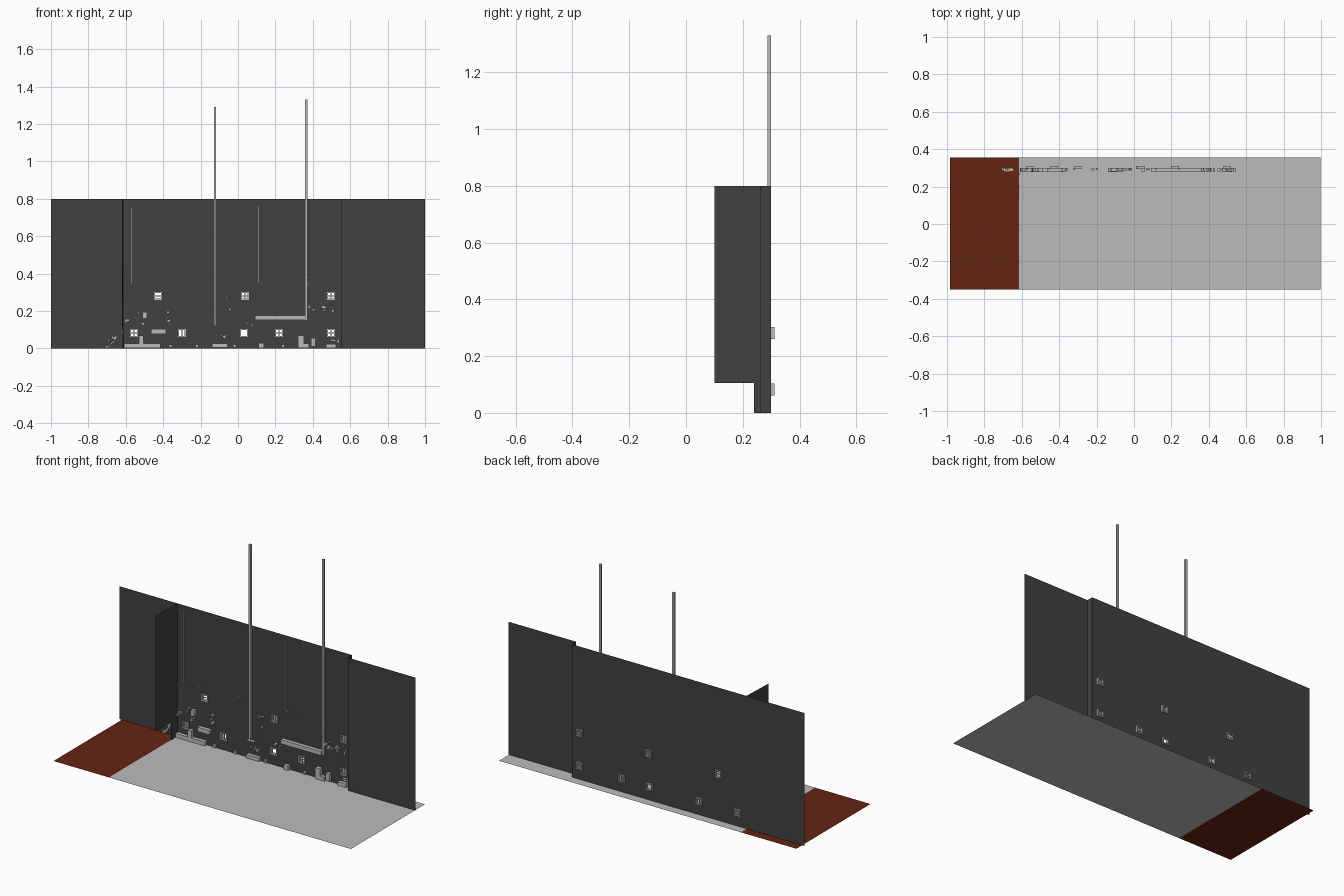
import bpy, bmesh, random

if "Cube" in bpy.data.objects:
    bpy.data.objects.remove(bpy.data.objects["Cube"])

random.seed(4)


def mat(name, rgb):
    m = bpy.data.materials.new(name)
    m.diffuse_color = (*rgb, 1)
    m.use_nodes = True
    m.node_tree.nodes["Principled BSDF"].inputs["Base Color"].default_value = m.diffuse_color
    return m


DARK = mat("dark wall", (0.052, 0.052, 0.052))
GREY = mat("light grey", (0.5, 0.5, 0.5))
RUST = mat("rust red", (0.13, 0.018, 0.005))


def finish(name, bm, m):
    me = bpy.data.meshes.new(name)
    bm.to_mesh(me)
    bm.free()
    me.materials.append(m)
    ob = bpy.data.objects.new(name, me)
    bpy.context.collection.objects.link(ob)
    return ob


def sheet(name, pts, m):
    bm = bmesh.new()
    bm.faces.new([bm.verts.new(p) for p in pts])
    return finish(name, bm, m)


def add_box(bm, x0, x1, y0, y1, z0, z1):
    vs = bmesh.ops.create_cube(bm, size=1)["verts"]
    for v in vs:
        v.co = (x1 if v.co.x > 0 else x0, y1 if v.co.y > 0 else y0, z1 if v.co.z > 0 else z0)


def boxes(name, items, m=GREY):
    bm = bmesh.new()
    for b in items:
        add_box(bm, *b)
    return finish(name, bm, m)


WALL_Y = 0.30
H = 0.80

# Floor sheets
sheet("street_floor", [(-0.615, -0.35, 0), (0.997, -0.35, 0), (0.997, 0.355, 0), (-0.615, 0.355, 0)], GREY)
sheet("side_floor", [(-0.984, -0.35, 0), (-0.615, -0.35, 0), (-0.615, 0.355, 0), (-0.984, 0.355, 0)], RUST)

# Window centres with the bars they carry (v = upright, h = level)
WINDOWS = [(-0.428, 0.281, "h"), (0.037, 0.281, "vh"), (0.497, 0.281, "vh"),
           (-0.556, 0.083, "vh"), (-0.30, 0.083, "v"), (0.032, 0.083, ""),
           (0.219, 0.083, "vh"), (0.497, 0.083, "vh")]
R = 0.017

# Main wall: a grid of quads with the window openings left out
xs = sorted({-1.0, 0.55} | {round(w[0] + s * R, 4) for w in WINDOWS for s in (-1, 1)})
zs = sorted({0.0, H} | {round(w[1] + s * R, 4) for w in WINDOWS for s in (-1, 1)})
bm = bmesh.new()
grid = [[bm.verts.new((x, WALL_Y, z)) for z in zs] for x in xs]
for i in range(len(xs) - 1):
    for j in range(len(zs) - 1):
        cx, cz = (xs[i] + xs[i + 1]) / 2, (zs[j] + zs[j + 1]) / 2
        if any(abs(cx - w[0]) < R and abs(cz - w[1]) < R for w in WINDOWS):
            continue
        bm.faces.new((grid[i][j], grid[i + 1][j], grid[i + 1][j + 1], grid[i][j + 1]))
finish("main_wall", bm, DARK)

# Stepped-forward right wall, its return, and the fin on the left
sheet("right_wall", [(0.55, 0.26, 0), (1, 0.26, 0), (1, 0.26, H), (0.55, 0.26, H)], DARK)
sheet("right_wall_return", [(0.55, 0.26, 0), (0.55, WALL_Y, 0), (0.55, WALL_Y, H), (0.55, 0.26, H)], DARK)
sheet("left_fin", [(-0.62, 0.10, 0.105), (-0.615, 0.24, 0.105), (-0.615, 0.24, 0),
                   (-0.612, WALL_Y, 0), (-0.612, WALL_Y, H), (-0.62, 0.10, H)], DARK)

# Window frames and glazing bars
for n, (x, z, bars) in enumerate(WINDOWS):
    o, i, y0, y1 = R + 0.004, R - 0.002, 0.294, 0.311
    parts = [(x - o, x - i, y0, y1, z - o, z + o), (x + i, x + o, y0, y1, z - o, z + o),
             (x - i, x + i, y0, y1, z - o, z - i), (x - i, x + i, y0, y1, z + i, z + o)]
    if "v" in bars:
        parts.append((x - 0.002, x + 0.002, 0.299, 0.304, z - i, z + i))
    if "h" in bars:
        parts.append((x - i, x + i, 0.299, 0.304, z - 0.002, z + 0.002))
    boxes("window_frame_%d" % n, parts)

# Tall poles with small base brackets, and thin conduits
for n, (x, z0, z1) in enumerate([(-0.123, 0.12, 1.29), (0.364, 0.15, 1.33)]):
    boxes("tall_pole_%d" % n, [(x - 0.0065, x + 0.0065, 0.287, 0.299, z0, z1)])
boxes("pole_bracket", [(-0.14, -0.09, 0.28, 0.299, 0.106, 0.112)])
for n, (x, z0, z1) in enumerate([(-0.568, 0.345, 0.755), (0.112, 0.35, 0.76)]):
    boxes("thin_conduit_%d" % n, [(x - 0.0015, x + 0.0015, 0.296, 0.299, z0, z1)])

# Larger wall-mounted boxes and ducts: x0, x1, z0, z1
UNITS = [(-0.61, -0.415, 0.003, 0.027), (-0.53, -0.505, 0.027, 0.07), (-0.465, -0.385, 0.078, 0.104),
         (-0.51, -0.487, 0.16, 0.195), (-0.14, -0.055, 0.005, 0.027), (0.09, 0.36, 0.152, 0.177),
         (0.11, 0.14, 0.003, 0.03), (0.32, 0.352, 0.003, 0.07), (0.352, 0.38, 0.003, 0.027),
         (0.39, 0.415, 0.01, 0.055), (0.47, 0.525, 0.003, 0.025)]
boxes("wall_units", [(a, b, 0.277, 0.299, c, d) for a, b, c, d in UNITS])

# Rows of small fittings along the ledge and the ground
boxes("ledge_fittings", [(x - 0.004, x + 0.004, 0.288, 0.299, 0.343, 0.35)
                         for x in (-0.57, -0.46, -0.32, -0.20, -0.02, 0.12, 0.24, 0.37, 0.49)])
boxes("ground_fittings", [(x - 0.008, x + 0.008, 0.285, 0.299, 0.004, 0.02)
                          for x in (-0.36, -0.22, -0.02, 0.24)])


# Clusters of small junction boxes: x0, x1, z0, z1, count
def cluster(name, x0, x1, z0, z1, count):
    items = []
    for _ in range(count):
        w, h = random.uniform(0.004, 0.009), random.uniform(0.003, 0.008)
        x, z = random.uniform(x0 + w, x1 - w), random.uniform(z0 + h, z1 - h)
        items.append((x - w, x + w, random.uniform(0.277, 0.29), 0.299, z - h, z + h))
    boxes(name, items)


CLUSTERS = [(-0.71, -0.64, 0, 0.075, 12), (-0.61, -0.58, 0.11, 0.17, 5), (-0.56, -0.49, 0.10, 0.20, 5),
            (-0.39, -0.35, 0.14, 0.20, 4), (-0.14, -0.05, 0.028, 0.08, 5), (-0.07, -0.03, 0.18, 0.28, 3),
            (0.04, 0.09, 0.09, 0.14, 3), (0.36, 0.45, 0.15, 0.26, 4), (0.44, 0.53, 0.19, 0.25, 6),
            (0.45, 0.55, 0.02, 0.06, 5)]
for n, c in enumerate(CLUSTERS):
    cluster("small_boxes_%d" % n, *c)
